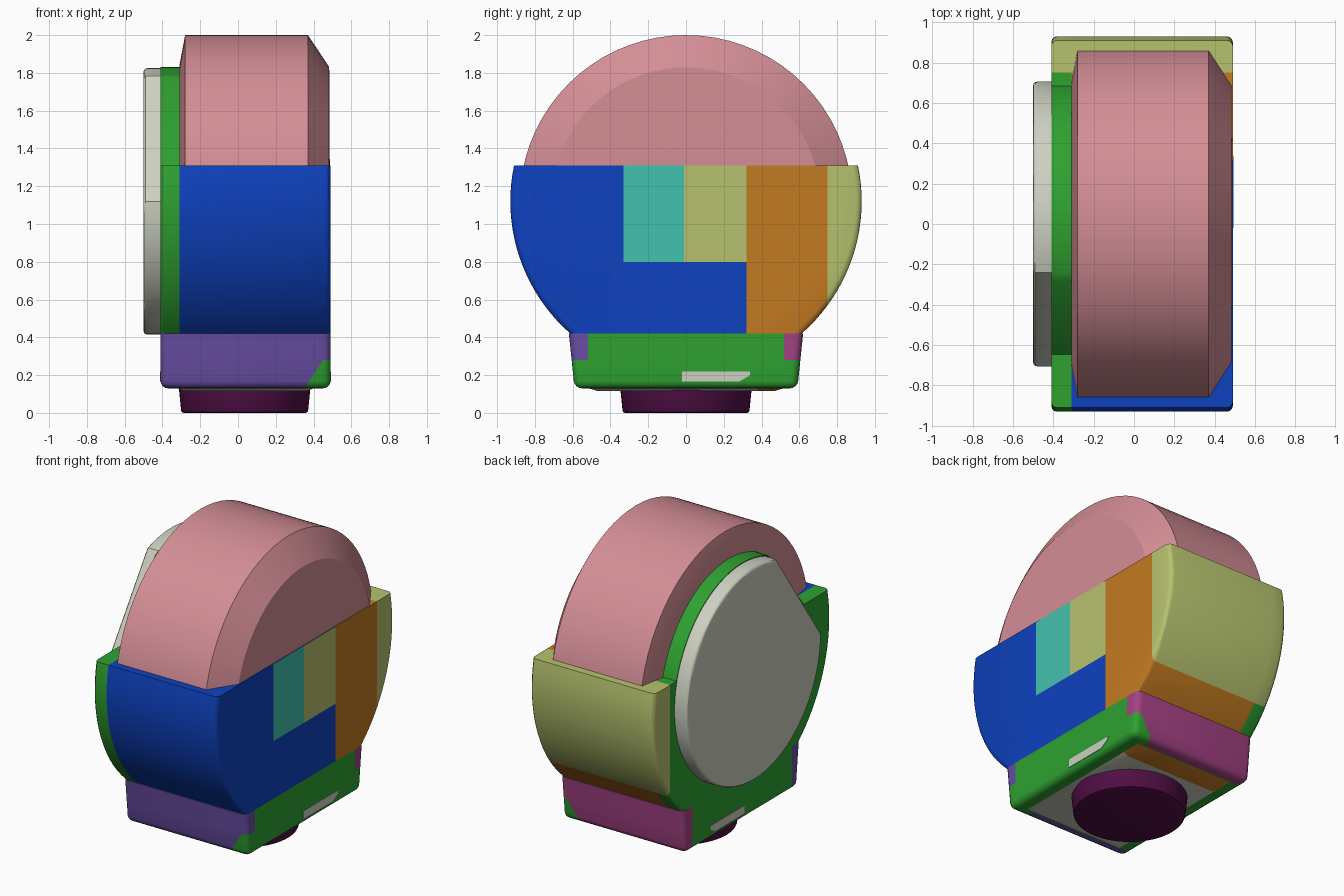
import bpy, bmesh, math
from mathutils import Matrix, Vector

cube = bpy.data.objects.get("Cube")
if cube:
    bpy.data.objects.remove(cube, do_unlink=True)

CZ = 1.12          # height of the wheel axis
PALETTE = {
    "pink": (212, 142, 150), "blue": (14, 66, 192), "teal": (68, 194, 174),
    "lime": (182, 194, 110), "orange": (196, 123, 34), "green": (46, 162, 48),
    "purple": (104, 77, 164), "magenta": (164, 66, 132), "plum": (80, 14, 68),
    "light_grey": (204, 208, 192),
}


def linear(c):
    c /= 255
    return c / 12.92 if c <= 0.04045 else ((c + 0.055) / 1.055) ** 2.4


MATS = {}
for mat_name, rgb in PALETTE.items():
    m = bpy.data.materials.new(mat_name)
    m.use_nodes = True
    col = [linear(c) for c in rgb] + [1.0]
    m.diffuse_color = col
    bsdf = m.node_tree.nodes["Principled BSDF"]
    bsdf.inputs["Base Color"].default_value = col
    bsdf.inputs["Roughness"].default_value = 0.6
    MATS[mat_name] = m


def finish(name, bm, mats, rule=None):
    """Turn a bmesh into an object; rule(centre, normal) gives a colour name."""
    bmesh.ops.recalc_face_normals(bm, faces=bm.faces[:])
    if rule:
        for f in bm.faces:
            f.material_index = mats.index(rule(f.calc_center_median(), f.normal))
    me = bpy.data.meshes.new(name)
    bm.to_mesh(me)
    bm.free()
    ob = bpy.data.objects.new(name, me)
    bpy.context.collection.objects.link(ob)
    for n in mats:
        me.materials.append(MATS[n])
    bpy.ops.object.select_all(action='DESELECT')
    ob.select_set(True)
    bpy.context.view_layer.objects.active = ob
    bpy.ops.object.shade_smooth_by_angle(angle=math.radians(30))
    return ob


def prism(points, x0, x1):
    """Extrude a (y, z) outline along x."""
    bm = bmesh.new()
    f = bm.faces.new([bm.verts.new((x0, y, z)) for y, z in points])
    r = bmesh.ops.extrude_face_region(bm, geom=[f])
    moved = [v for v in r["geom"] if isinstance(v, bmesh.types.BMVert)]
    bmesh.ops.translate(bm, verts=moved, vec=(x1 - x0, 0, 0))
    return bm


def bevel(bm, test, width, segments=3):
    bmesh.ops.bevel(bm, geom=[e for e in bm.edges if test(*e.verts)], offset=width,
                    segments=segments, profile=0.5, affect='EDGES')


def cut(bm, co, no):
    bmesh.ops.bisect_plane(bm, geom=bm.verts[:] + bm.edges[:] + bm.faces[:],
                           dist=1e-5, plane_co=co, plane_no=no)


def chord_disc(r, a0, a1, corner=None, n=72):
    """Circle outline in (y, z) with the arc a0..a1 (degrees) cut off straight."""
    pts = []
    for i in range(n):
        a = 360 * i / n
        if a0 < a < a1:
            continue
        pts.append((r * math.cos(math.radians(a)), CZ + r * math.sin(math.radians(a))))
        if corner and a <= a0 < a + 360 / n:
            pts.append(corner)
    return pts


# Wheel: profile (x, radius) spun about the x axis
bm = bmesh.new()
prof = [(-0.31, 0), (-0.31, 0.72), (-0.28, 0.88), (0.37, 0.88), (0.483, 0.71), (0.487, 0)]
vs = [bm.verts.new((x, 0, CZ + r)) for x, r in prof]
es = [bm.edges.new(p) for p in zip(vs, vs[1:])]
bmesh.ops.spin(bm, geom=vs + es, cent=(0, 0, CZ), axis=(1, 0, 0),
               angle=math.tau, steps=72, use_merge=True)
bmesh.ops.remove_doubles(bm, verts=bm.verts[:], dist=1e-5)
finish("wheel", bm, ["pink"])

# Housing: round-bellied shell cut into colour panels
R, LOW, TOP = 0.93, 0.42, 1.31
a0, a1 = math.asin((LOW - CZ) / R), math.asin((TOP - CZ) / R)
arc = [(R * math.cos(a0 + (a1 - a0) * i / 20), CZ + R * math.sin(a0 + (a1 - a0) * i / 20))
       for i in range(21)]
bm = prism(arc + [(-y, z) for y, z in reversed(arc)], -0.41, 0.49)
bevel(bm, lambda a, b: abs(a.co.x - b.co.x) < 1e-4 and abs(a.co.z - b.co.z) > 1e-4, 0.03)
cut(bm, (-0.31, 0, 0), (1, 0, 0))
for y in (-0.33, -0.01, 0.32, 0.75):
    cut(bm, (0, y, 0), (0, 1, 0))
cut(bm, (0, 0, 0.8), (0, 0, 1))


def housing_colour(c, n):
    if c.y > 0.75:
        return "lime"
    if c.x < -0.31:
        return "green"
    if c.y > 0.32:
        return "orange"
    if c.z > 0.8 and c.y > -0.33 and n.x > 0.5:
        return "teal" if c.y < -0.01 else "lime"
    return "blue"


finish("housing", bm, ["blue", "green", "orange", "lime", "teal"], housing_colour)

# Backing disc and cover disc on the -x side, each with a flat at the upper front
finish("backing_disc", prism(chord_disc(0.71, 113, 166, (-0.28, 1.772)), -0.409, -0.30),
       ["green"])
bm = prism(chord_disc(0.705, 113, 180), -0.5, -0.405)
bevel(bm, lambda a, b: a.co.x < -0.49 and b.co.x < -0.49, 0.02)
finish("cover_disc", bm, ["light_grey"])

# Base: tapered box with rounded corners and coloured ends
bm = bmesh.new()
bmesh.ops.create_cube(bm, size=1)
for v in bm.verts:
    up = v.co.z > 0
    v.co = (0.04 + v.co.x * 0.9, v.co.y * (1.24 if up else 1.18), 0.42 if up else 0.13)
bevel(bm, lambda a, b: min(a.co.z, b.co.z) < 0.2, 0.04, 4)
for y in (-0.52, 0.52):
    cut(bm, (0, y, 0), (0, 1, 0))
cut(bm, (0, 0, 0.28), (0, 0, 1))
cut(bm, (0.36, 0, 0.14), (0.14, 0, -0.09))


def base_colour(c, n):
    corner = c.z < 0.28 and c.x > 0.36 + (c.z - 0.14) * 0.64
    if abs(c.y) < 0.52 or corner:
        return "green"
    return "purple" if c.y < 0 else "magenta"


finish("base", bm, ["green", "purple", "magenta"], base_colour)

# Small slanted label on each side of the base
label = [(-0.02, 0.165), (-0.02, 0.22), (0.34, 0.22), (0.34, 0.20), (0.28, 0.165)]
for side, x0, x1 in (("left", 0.486, 0.493), ("right", -0.413, -0.406)):
    finish("base_label_" + side, prism(label, x0, x1), ["light_grey"])

# Underside plate, shallow and tapered, with an orange strip at the back
bm = bmesh.new()
bmesh.ops.create_cube(bm, size=1)
for v in bm.verts:
    s = 1.0 if v.co.z > 0 else 0.88
    v.co = (0.04 + v.co.x * 0.74 * s, v.co.y * 1.06 * s, 0.135 if v.co.z > 0 else 0.115)
cut(bm, (0, 0.38, 0), (0, 1, 0))
finish("underside_plate", bm, ["light_grey", "orange"],
       lambda c, n: "orange" if c.y > 0.38 else "light_grey")

# Round foot
bm = bmesh.new()
bmesh.ops.create_cone(bm, cap_ends=True, segments=64, radius1=0.335, radius2=0.348,
                      depth=0.13, matrix=Matrix.Translation(Vector((0.035, 0, 0.065))))
bevel(bm, lambda a, b: a.co.z < 0.01 and b.co.z < 0.01, 0.012, 2)
finish("foot", bm, ["plum"])
